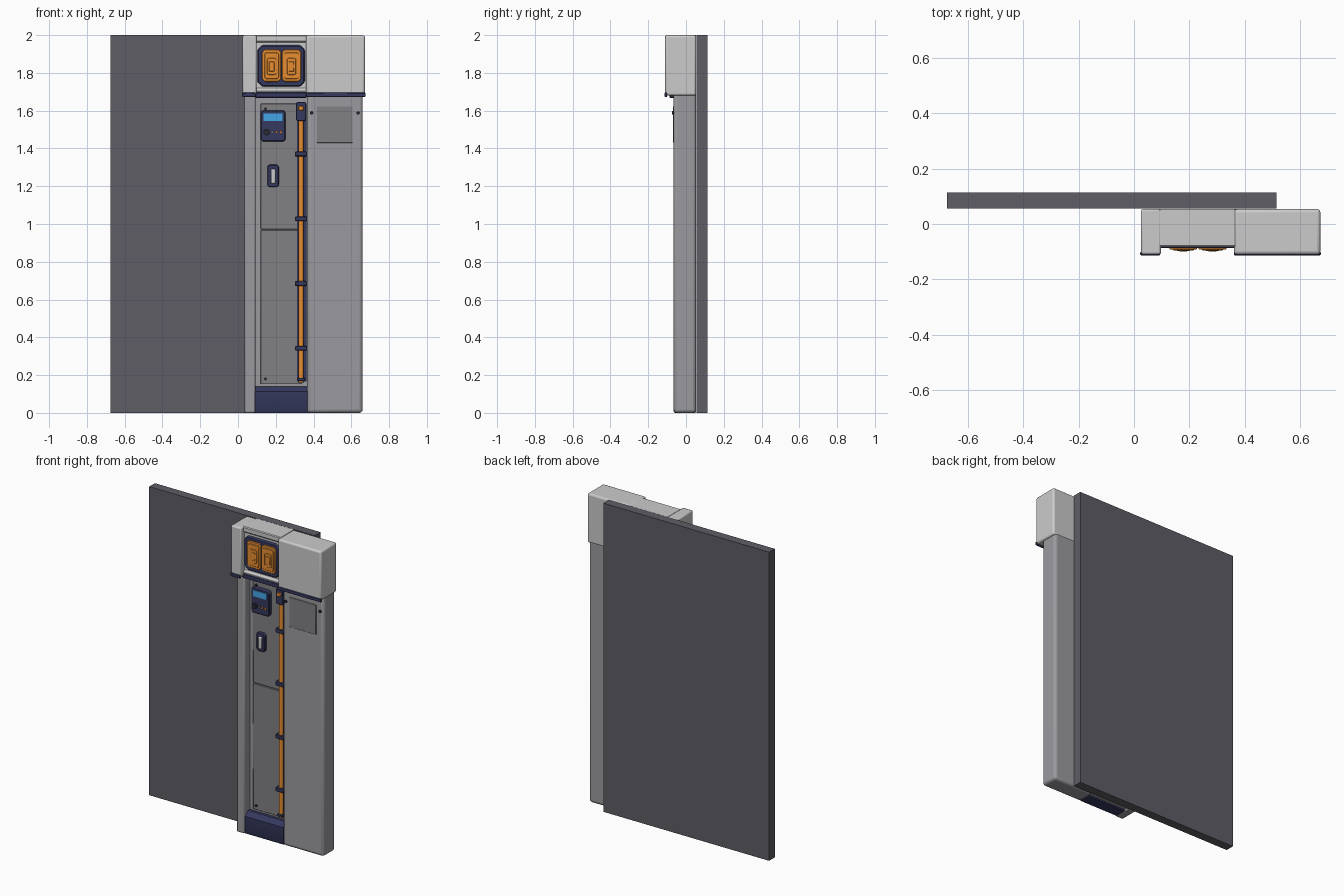
import bpy, bmesh, math

if "Cube" in bpy.data.objects:
    bpy.data.objects.remove(bpy.data.objects["Cube"])

def mat(name, r, g, b):
    m = bpy.data.materials.new(name)
    m.diffuse_color = (r, g, b, 1)
    m.use_nodes = True
    m.node_tree.nodes["Principled BSDF"].inputs["Base Color"].default_value = m.diffuse_color
    return m

NAVY = mat("navy", 0.035, 0.04, 0.11)
ORANGE = mat("orange", 0.8, 0.27, 0.03)
BLUE = mat("screen_blue", 0.06, 0.38, 0.8)
DARK = mat("dark_grey", 0.11, 0.11, 0.13)
DOOR = mat("door_grey", 0.22, 0.215, 0.23)
BODY = mat("body_grey", 0.33, 0.33, 0.35)
BLACK = mat("black", 0.02, 0.02, 0.03)

def finish(name, bm, material, bevel=0, seg=1):
    bmesh.ops.recalc_face_normals(bm, faces=bm.faces)
    me = bpy.data.meshes.new(name)
    bm.to_mesh(me)
    bm.free()
    ob = bpy.data.objects.new(name, me)
    bpy.context.collection.objects.link(ob)
    if material:
        me.materials.append(material)
    if bevel:
        b = ob.modifiers.new("bevel", 'BEVEL')
        b.width, b.segments, b.limit_method = bevel, seg, 'ANGLE'
    bpy.ops.object.select_all(action='DESELECT')
    ob.select_set(True)
    bpy.context.view_layer.objects.active = ob
    bpy.ops.object.shade_smooth_by_angle(angle=math.radians(35))
    return ob

def box(name, x, y, z, material=None, bevel=0, seg=1):
    bm = bmesh.new()
    bmesh.ops.create_cube(bm, size=1)
    for v in bm.verts:
        v.co = [a + (b - a) * (c + 0.5) for (a, b), c in zip((x, y, z), v.co)]
    return finish(name, bm, material, bevel, seg)

def extrude_x(name, x, profile, material=None, bevel=0):
    """Extrude a (y, z) side profile between two x positions."""
    bm = bmesh.new()
    f = bm.faces.new([bm.verts.new((x[0], y, z)) for y, z in profile])
    r = bmesh.ops.extrude_face_region(bm, geom=[f])
    for v in r["geom"]:
        if isinstance(v, bmesh.types.BMVert):
            v.co.x = x[1]
    return finish(name, bm, material, bevel)

def plate(name, x, z, y, cut, material, bevel=0.003):
    """Front plate with chamfered corners, extruded along y."""
    (a, b), (c, d), k = x, z, cut
    pts = [(a + k, c), (b - k, c), (b, c + k), (b, d - k),
           (b - k, d), (a + k, d), (a, d - k), (a, c + k)]
    bm = bmesh.new()
    f = bm.faces.new([bm.verts.new((px, y[0], pz)) for px, pz in pts])
    r = bmesh.ops.extrude_face_region(bm, geom=[f])
    for v in r["geom"]:
        if isinstance(v, bmesh.types.BMVert):
            v.co.y = y[1]
    return finish(name, bm, material, bevel)

def cyl(name, c, r, length, axis='Y', material=None, n=16):
    rot = (math.pi / 2, 0, 0) if axis == 'Y' else (0, 0, 0)
    bm = bmesh.new()
    bmesh.ops.create_cone(bm, cap_ends=True, segments=n, radius1=r, radius2=r, depth=length)
    ob = finish(name, bm, material)
    ob.location, ob.rotation_euler = c, rot
    return ob

BACK = 0.054

# Wall panel behind the column
box("wall_panel", (-0.675, 0.513), (0.055, 0.113), (0, 2), DARK)

# Column posts and recessed back
box("left_post", (0.035, 0.092), (-0.065, BACK), (0, 1.7), BODY, 0.008, 2)
box("right_post", (0.365, 0.66), (-0.065, BACK), (0, 1.7), BODY, 0.018, 3)
box("recess_back", (0.085, 0.372), (-0.01, BACK), (0.01, 1.7), BODY)

# Head blocks
box("head_left", (0.025, 0.098), (-0.11, BACK), (1.68, 2), None, 0.008, 2)
box("head_right", (0.36, 0.672), (-0.11, BACK), (1.68, 2), None, 0.012, 3)
extrude_x("head_middle", (0.094, 0.364),
          [(BACK, 1.68), (BACK, 2), (-0.078, 2), (-0.083, 1.995), (-0.083, 1.97),
           (-0.072, 1.96), (-0.072, 1.72), (-0.083, 1.705), (-0.083, 1.68)])

# Navy trims under the head
for name, x in (("trim_left", (0.022, 0.094)), ("trim_right", (0.36, 0.674))):
    box(name, x, (-0.113, -0.1), (1.672, 1.695), NAVY, 0.003)
box("trim_middle", (0.092, 0.364), (-0.087, -0.01), (1.668, 1.698), NAVY, 0.004)

# Signal lamp frame with two orange plates
plate("lamp_frame", (0.102, 0.354), (1.728, 1.947), (-0.086, -0.06), 0.025, NAVY, 0.006)
for i, x in enumerate((0.178, 0.283)):
    plate(f"lamp_plate_{i}", (x - 0.05, x + 0.05), (1.753, 1.925), (-0.092, -0.08), 0.014, ORANGE)
    plate(f"lamp_groove_{i}", (x - 0.038, x + 0.038), (1.768, 1.908), (-0.095, -0.085), 0.008, ORANGE, 0.002)
    plate(f"lamp_ring_{i}", (x - 0.024, x + 0.024), (1.79, 1.878), (-0.098, -0.09), 0.006, ORANGE, 0.002)
    box(f"lamp_core_{i}", (x - 0.014, x + 0.014), (-0.1, -0.09), (1.808, 1.86), ORANGE, 0.002)

# Recessed doors, upper and lower
box("lower_door", (0.12, 0.335), (-0.018, 0), (0.152, 0.967), DOOR, 0.002)
box("upper_door", (0.12, 0.335), (-0.018, 0), (0.972, 1.637), DOOR, 0.002)
for i, (x, z) in enumerate(((0.145, 0.18), (0.145, 1.61))):
    cyl(f"door_bolt_{i}", (x, -0.019, z), 0.008, 0.012, 'Y', BLACK)

# Navy plinth with sloped top
extrude_x("plinth", (0.088, 0.368),
          [(0.02, 0), (-0.055, 0), (-0.06, 0.01), (-0.06, 0.112), (-0.045, 0.125),
           (-0.03, 0.14), (0.02, 0.14)], NAVY)

# Control box: screen, knob and buttons
plate("control_box", (0.12, 0.252), (1.437, 1.602), (-0.04, -0.01), 0.01, NAVY, 0.005)
box("control_screen", (0.136, 0.236), (-0.043, -0.03), (1.545, 1.585), BLUE)
cyl("control_knob", (0.152, -0.045, 1.486), 0.017, 0.02, 'Y', BLACK)
for i, m in enumerate((DOOR, ORANGE, ORANGE)):
    cyl(f"control_button_{i}", (0.182 + i * 0.022, -0.042, 1.486), 0.007, 0.012, 'Y', m)

# Door handle
plate("handle_mount", (0.155, 0.216), (1.195, 1.315), (-0.034, -0.01), 0.01, NAVY, 0.004)
box("handle_lever", (0.174, 0.198), (-0.046, -0.03), (1.214, 1.292), None, 0.006, 2)

# Orange rod with clips and end caps
cyl("rod", (0.334, -0.033, 0.86), 0.014, 1.4, 'Z', ORANGE)
box("rod_channel", (0.312, 0.362), (-0.022, 0), (0.165, 1.56), NAVY)
box("rod_foot", (0.316, 0.354), (-0.05, -0.01), (0.168, 0.186), NAVY, 0.003)
for i in range(4):
    z = 0.342 + i * 0.343
    box(f"rod_clip_{i}", (0.302, 0.366), (-0.053, -0.01), (z - 0.013, z + 0.013), NAVY, 0.004)
plate("rod_head", (0.306, 0.362), (1.545, 1.647), (-0.054, -0.01), 0.008, NAVY, 0.004)
box("rod_lamp", (0.32, 0.347), (-0.06, -0.04), (1.6, 1.624), ORANGE, 0.003)

# Side cover plate with its bolts
box("cover_plate", (0.417, 0.607), (-0.069, -0.05), (1.43, 1.623), DOOR, 0.002)
for i, x in enumerate((0.39, 0.636)):
    cyl(f"cover_bolt_{i}", (x, -0.065, 1.588), 0.009, 0.016, 'Y', BLACK)
